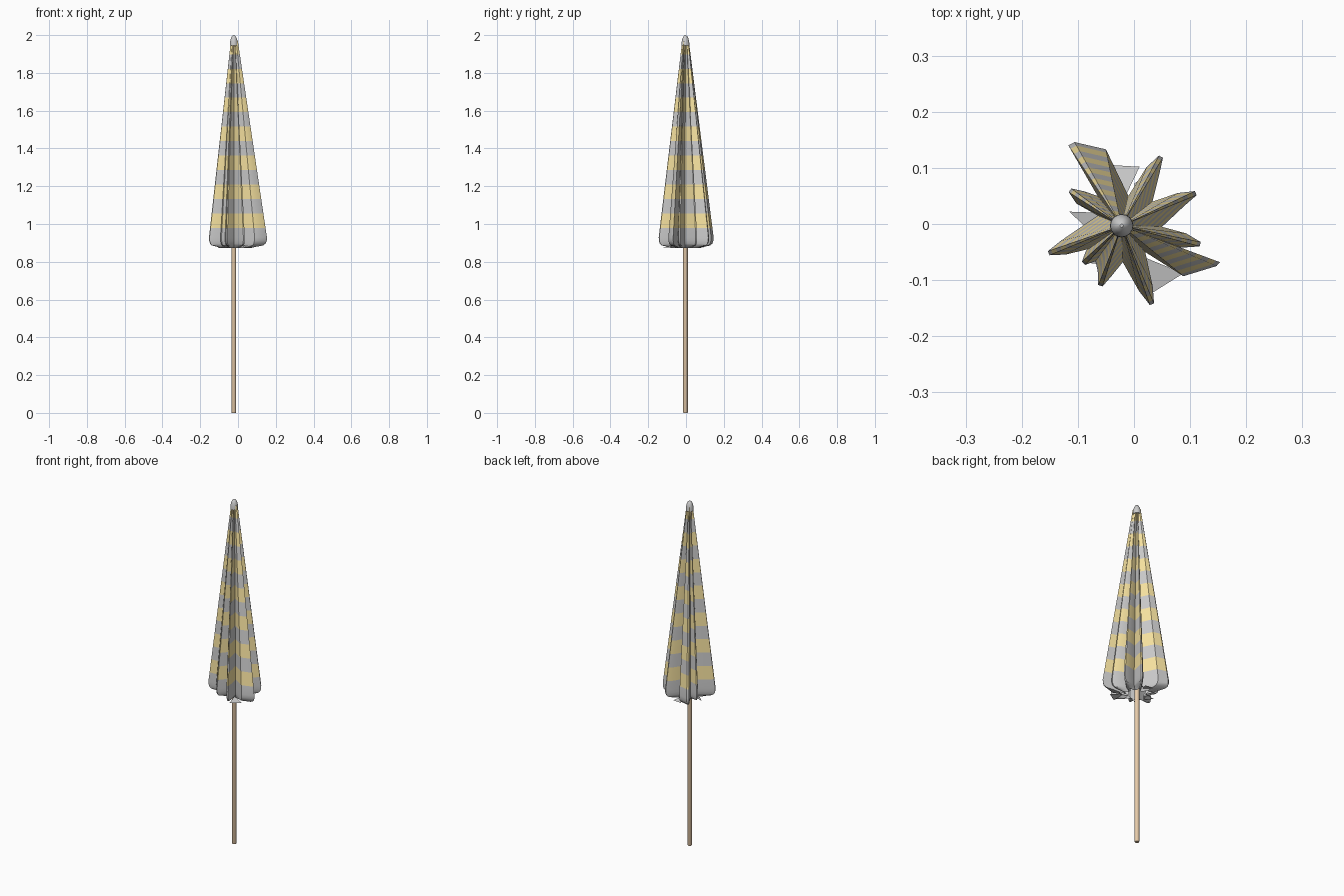
import bpy, bmesh, math
from mathutils import Vector

if "Cube" in bpy.data.objects:
    bpy.data.objects.remove(bpy.data.objects["Cube"])

CX, CY = -0.022, -0.003          # pole axis
HEM, TOP = 0.93, 1.97            # widest level and top of the cloth


def material(name, rgb):
    m = bpy.data.materials.new(name)
    m.diffuse_color = (*rgb, 1)
    m.use_nodes = True
    m.node_tree.nodes["Principled BSDF"].inputs["Base Color"].default_value = m.diffuse_color
    return m


def finish(name, bm, mats=(), angle=35):
    me = bpy.data.meshes.new(name)
    bm.normal_update()
    bm.to_mesh(me)
    bm.free()
    ob = bpy.data.objects.new(name, me)
    bpy.context.collection.objects.link(ob)
    for m in mats:
        me.materials.append(m)
    bpy.ops.object.select_all(action='DESELECT')
    bpy.context.view_layer.objects.active = ob
    ob.select_set(True)
    bpy.ops.object.shade_smooth_by_angle(angle=math.radians(angle))
    return ob


def lathe(name, profile, sides, mats=()):
    bm = bmesh.new()
    rings = []
    for r, z in profile:
        rings.append([bm.verts.new((CX + r * math.cos(2 * math.pi * i / sides),
                                    CY + r * math.sin(2 * math.pi * i / sides), z))
                      for i in range(sides)])
    for a, b in zip(rings, rings[1:]):
        for i in range(sides):
            j = (i + 1) % sides
            bm.faces.new((a[i], a[j], b[j], b[i]))
    bm.faces.new(rings[0][::-1])
    bm.faces.new(rings[-1])
    return finish(name, bm, mats)


grey = material("cloth_grey", (0.8, 0.8, 0.8))
yellow = material("cloth_yellow", (0.95, 0.78, 0.36))
wood = material("wood", (0.8, 0.6, 0.4))

# Pole and rounded top cap
lathe("pole", [(0.011, 0), (0.0125, 0.004), (0.0125, 1.97)], 16, [wood])
lathe("top_cap", [(0.021, 1.945), (0.02, 1.965), (0.016, 1.982), (0.010, 1.994), (0.003, 2.0)], 16)

# Folded cloth cross-section at the hem: pleat tips and valleys, counter-clockwise
TIPS = [(0.118, -0.036), (0.11, 0.055), (0.048, 0.12), None, (-0.114, 0.06),
        (-0.152, -0.052), (-0.09, -0.07), (-0.06, -0.11), (0.032, -0.143), None]
WIDE = {3: ((-0.05, 0.133), (-0.106, 0.146), (-0.117, 0.14)),
        9: ((0.088, -0.093), (0.147, -0.075), (0.153, -0.068))}
VALLEYS = [(0.05, -0.005), (0.033, 0.04), (-0.01, 0.05), (-0.065, 0.05), (-0.065, 0.015),
           (-0.07, -0.042), (-0.07, -0.06), (-0.02, -0.068), (0.02, -0.05), (0.06, -0.042)]

section = []                     # (offset from axis, is_tip)
for i, tip in enumerate(TIPS):
    if tip is None:
        section += [(Vector((x - CX, y - CY)), True) for x, y in WIDE[i]]
    else:
        p = Vector((tip[0] - CX, tip[1] - CY))
        side = Vector((-p.y, p.x)).normalized()
        section.append((p * 0.8 - side * 0.013, True))
        section.append((p - side * 0.004, True))
        section.append((p + side * 0.004, True))
        section.append((p * 0.8 + side * 0.013, True))
    v = VALLEYS[i]
    section.append((Vector((v[0] - CX, v[1] - CY)), False))

# Striped canopy: straight taper, ring at each stripe edge, hem rolled inwards
levels = [TOP]
edges = [0.98 + 0.0765 * k for k in range(13)]
levels += [z for z in reversed(edges)]
rings = [(0.12 + 0.88 * (TOP - z) / (TOP - HEM), z) for z in levels]
rings += [(1.0, HEM), (0.995, 0.912), (0.96, 0.896), (0.88, 0.886), (0.68, 0.88), (0.5, 0.872)]

bm = bmesh.new()
loops = []
for s, z in rings:
    loop = []
    for k, (p, tip) in enumerate(section):
        q = p * s
        if z < 0.9 and not tip:  # hem stays gathered in the valleys
            q = p * max(s, 0.75)
        loop.append(bm.verts.new((CX + q.x, CY + q.y, z)))
    loops.append(loop)
n = len(section)
for a, b in zip(loops, loops[1:]):
    mid = (a[0].co.z + b[0].co.z) / 2
    striped = mid > 0.98 and int((mid - 0.98) / 0.0765) % 2 == 0
    for i in range(n):
        j = (i + 1) % n
        f = bm.faces.new((b[i], b[j], a[j], a[i]))
        f.material_index = 1 if striped else 0
finish("folded_canopy", bm, [grey, yellow])

# Loose valance flaps sticking out between the pleats
FLAPS = [[(-0.04, 0.105), (0.01, 0.102), (-0.015, 0.05)],
         [(0.088, -0.088), (0.032, -0.123), (0.02, -0.06)],
         [(0.03, 0.092), (0.0, 0.072), (0.01, 0.04)],
         [(-0.115, 0.022), (-0.08, -0.012), (-0.06, 0.02)],
         [(-0.09, -0.068), (-0.06, -0.072), (-0.04, -0.03)]]
bm = bmesh.new()
for k, flap in enumerate(FLAPS):
    z = 0.872 + 0.004 * (k % 3)
    bm.faces.new([bm.verts.new((x, y, z + (0.012 if i == 2 else 0)))
                  for i, (x, y) in enumerate(flap)])
bmesh.ops.recalc_face_normals(bm, faces=bm.faces)
finish("valance_flaps", bm, [grey])
